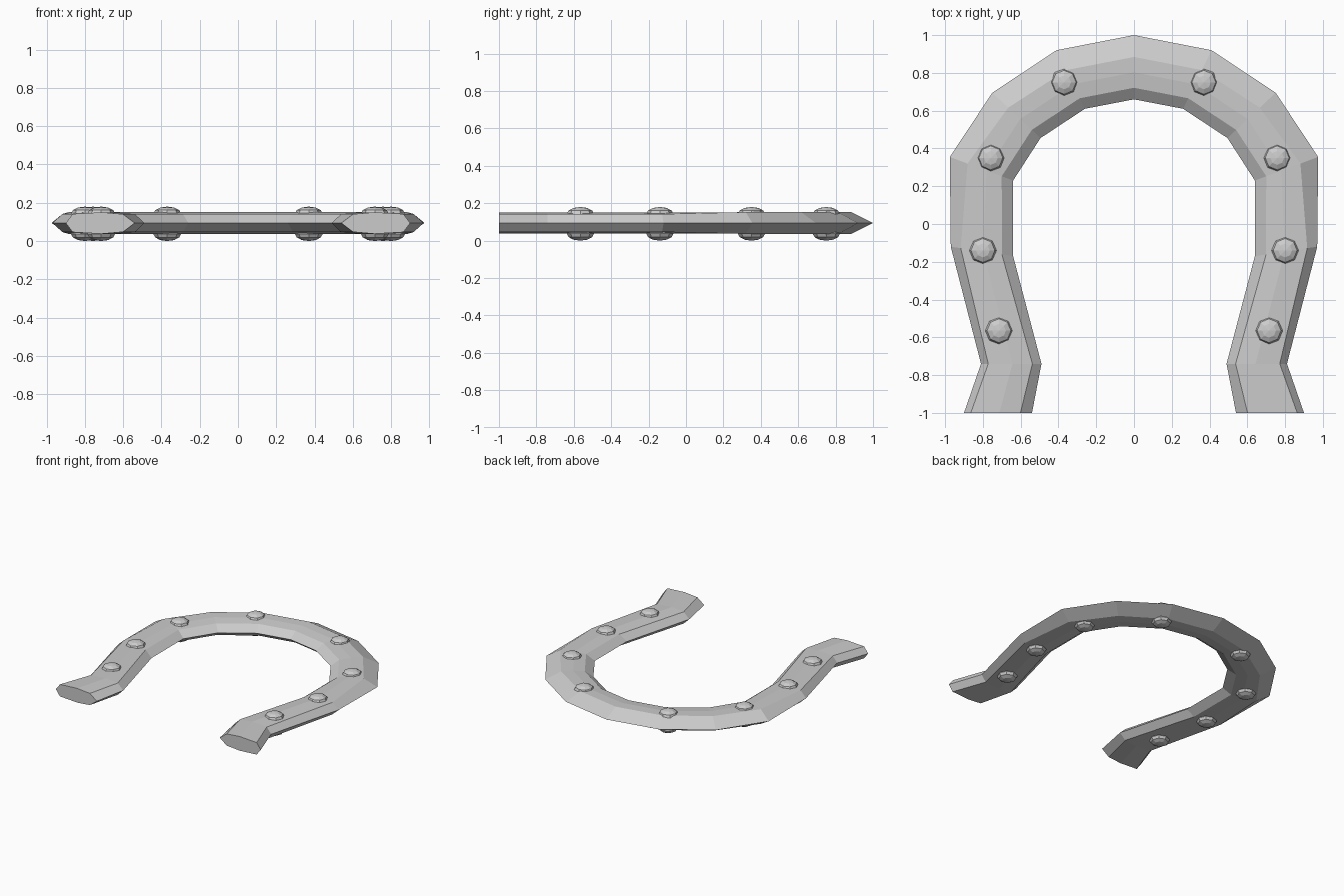
import bpy, bmesh
from mathutils import Vector, Matrix

if "Cube" in bpy.data.objects:
    bpy.data.objects.remove(bpy.data.objects["Cube"])

MID_Z, HALF = 0.094, 0.058

# Half of the shoe: outer edge point, inner edge point, outer bevel fraction, inner bevel fraction
STATIONS = [
    ((0.0, 1.0), (0.0, 0.66), 0.34, 0.82),
    ((0.41, 0.92), (0.26, 0.61), 0.34, 0.82),
    ((0.75, 0.695), (0.495, 0.455), 0.33, 0.82),
    ((0.975, 0.355), (0.64, 0.23), 0.28, 0.82),
    ((0.97, -0.12), (0.64, -0.17), 0.16, 0.82),
    ((0.81, -0.74), (0.49, -0.74), 0.12, 0.85),
    ((0.90, -1.0), (0.54, -1.0), 0.10, 0.83),
]


def finish(name, bm):
    bmesh.ops.recalc_face_normals(bm, faces=bm.faces)
    mesh = bpy.data.meshes.new(name)
    bm.to_mesh(mesh)
    bm.free()
    obj = bpy.data.objects.new(name, mesh)
    bpy.context.collection.objects.link(obj)
    mirror = obj.modifiers.new("mirror", 'MIRROR')
    mirror.use_axis[0] = True
    return obj


# Curved bar with an eight-sided cross-section
bm = bmesh.new()
rings = []
for i, (outer, inner, fo, fi) in enumerate(STATIONS):
    a, b = Vector(outer), Vector(inner)
    legs = i >= 4
    ho = HALF * (0.82 if legs else 1.0)
    hi = HALF * 0.8
    hm = HALF * (0.97 if legs else 0.98)
    section = [(0, 0), (fo, ho), (0.52 if legs else 0.58, hm), (fi, hi),
               (1, 0), (fi, -hi), (0.52 if legs else 0.58, -hm), (fo, -ho)]
    rings.append([bm.verts.new((*a.lerp(b, t), MID_Z + h)) for t, h in section])
for r, s in zip(rings, rings[1:]):
    for k in range(8):
        n = (k + 1) % 8
        bm.faces.new((r[k], r[n], s[n], s[k]))
bm.faces.new(rings[-1])
finish("horseshoe_bar", bm)

# Flattened low-poly rivet heads on the top and bottom faces
bm = bmesh.new()
for x, y in [(0.37, 0.75), (0.758, 0.35), (0.80, -0.14), (0.715, -0.565)]:
    for z in (0.142, 0.038):
        bmesh.ops.create_uvsphere(
            bm, u_segments=8, v_segments=6, radius=1,
            matrix=Matrix.Translation((x, y, z)) @ Matrix.Diagonal((0.073, 0.073, 0.038, 1)))
finish("rivets", bm)
